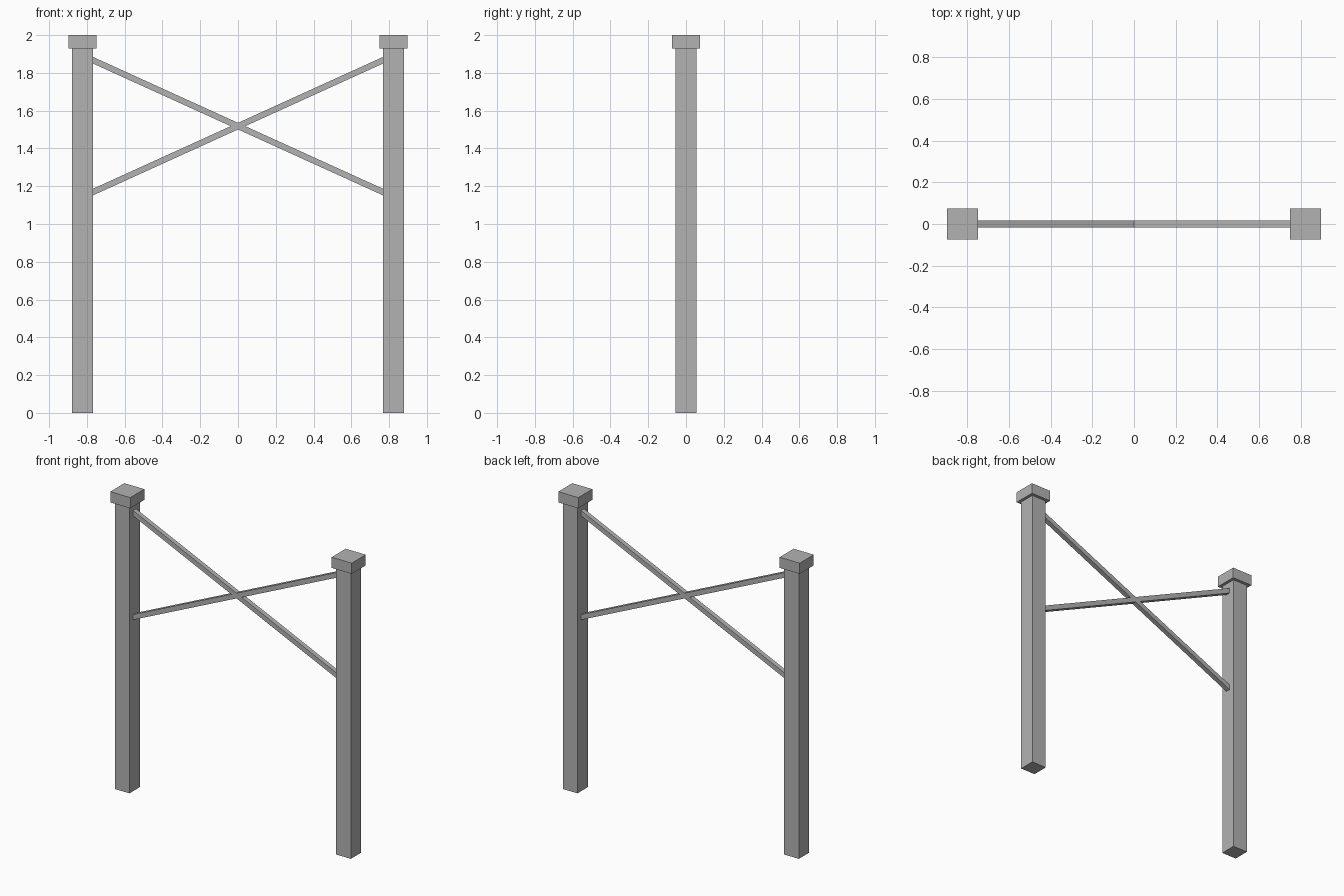
import bpy
import math

cube = bpy.data.objects.get("Cube")
if cube:
    bpy.data.objects.remove(cube, do_unlink=True)

GREY = (0.45, 0.45, 0.45, 1)
grey = bpy.data.materials.new("plain_grey")
grey.use_nodes = True
grey.diffuse_color = GREY
grey.node_tree.nodes["Principled BSDF"].inputs["Base Color"].default_value = GREY


def box(name, location, size, tilt=0.0):
    """Box of the given size, tilted about the y axis."""
    bpy.ops.mesh.primitive_cube_add(size=1, location=location, rotation=(0, tilt, 0))
    part = bpy.context.object
    part.name = name
    part.scale = size
    part.data.materials.append(grey)
    return part


POST_X, POST_WIDTH = 0.823, 0.109
CAP_WIDTH, CAP_HEIGHT = 0.149, 0.072
HEIGHT = 2.0
BRACE_MID, BRACE_RISE, BRACE_RUN, BRACE_WIDTH = 1.518, 0.70, 1.54, 0.032

slope = math.atan2(BRACE_RISE, BRACE_RUN)
# Braces run a little way into the posts so their ends are buried
brace_length = (BRACE_RUN + 0.04) / math.cos(slope)

for side, sign in (("left", 1), ("right", -1)):
    # Upright post with its square cap
    post_height = HEIGHT - CAP_HEIGHT
    box(f"{side}_post", (sign * POST_X, 0, post_height / 2),
        (POST_WIDTH, POST_WIDTH, post_height))
    box(f"{side}_cap", (sign * POST_X, 0, HEIGHT - CAP_HEIGHT / 2),
        (CAP_WIDTH, CAP_WIDTH, CAP_HEIGHT))
    # Diagonal brace rising towards this side
    box(f"brace_rising_{side}", (0, 0, BRACE_MID),
        (brace_length, BRACE_WIDTH, BRACE_WIDTH), -sign * slope)
